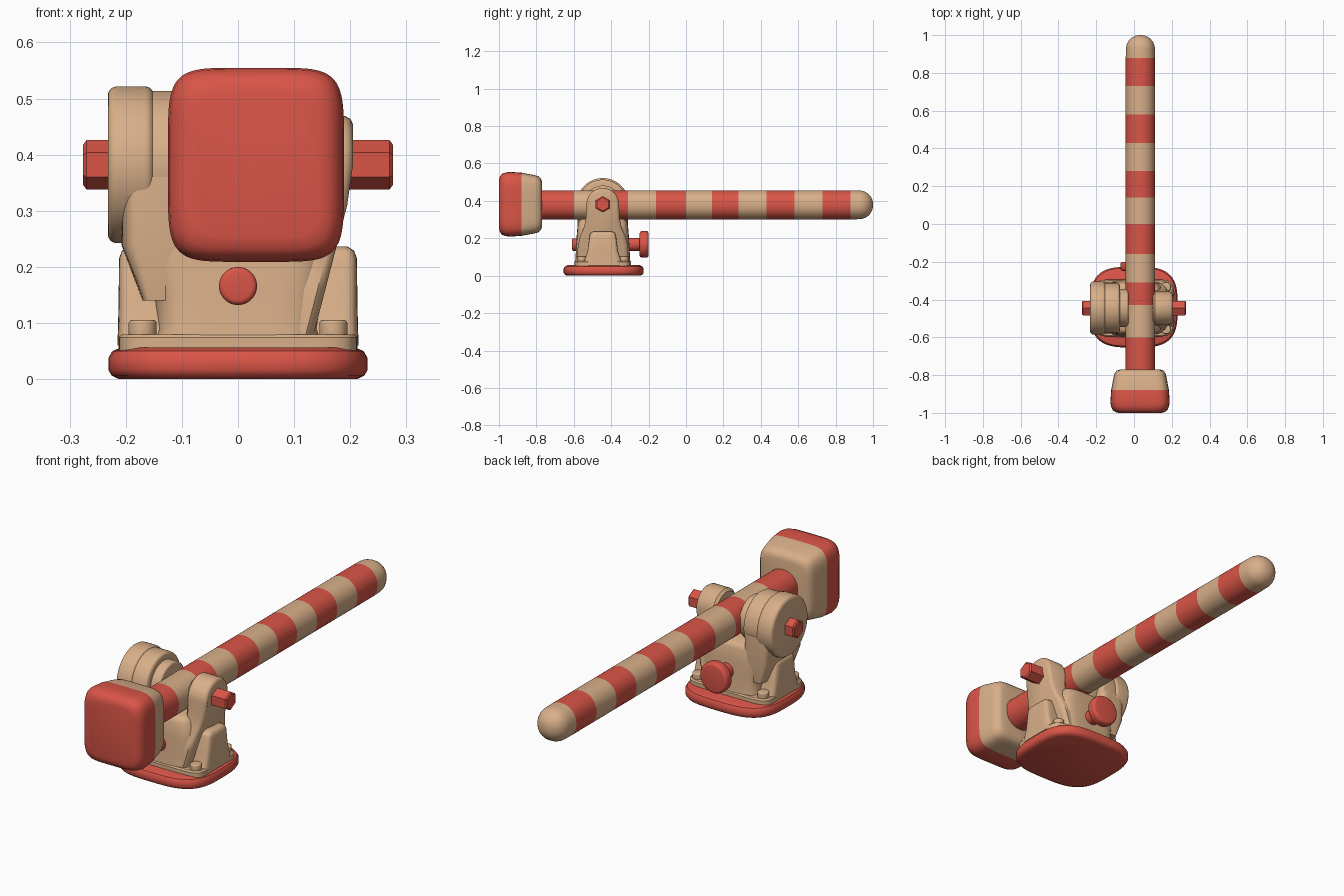
import bpy, bmesh, math

if "Cube" in bpy.data.objects:
    bpy.data.objects.remove(bpy.data.objects["Cube"])

def material(name, rgb):
    m = bpy.data.materials.new(name)
    m.diffuse_color = (*rgb, 1)
    m.use_nodes = True
    m.node_tree.nodes["Principled BSDF"].inputs["Base Color"].default_value = m.diffuse_color
    return m

TAN = material("warm tan", (0.69, 0.43, 0.25))
RED = material("coral red", (0.70, 0.09, 0.063))
PY, PZ = -0.445, 0.382          # pivot axis of the arm
AX = 0.034                      # x centre of the arm

def finish(bm, name, mats, angle=35):
    bmesh.ops.recalc_face_normals(bm, faces=bm.faces[:])
    me = bpy.data.meshes.new(name)
    bm.to_mesh(me)
    bm.free()
    ob = bpy.data.objects.new(name, me)
    bpy.context.collection.objects.link(ob)
    for m in mats:
        me.materials.append(m)
    bpy.ops.object.select_all(action='DESELECT')
    ob.select_set(True)
    bpy.context.view_layer.objects.active = ob
    bpy.ops.object.shade_smooth_by_angle(angle=math.radians(angle))
    return ob

def loft(name, axis, centre, rings, mats, n=2.0, seg=48, rule=None, angle=35):
    """Superellipse rings (t, half_a, half_b, [shift_a]) lofted along an axis."""
    bm = bmesh.new()
    loops = []
    for t, ha, hb, *sh in rings:
        loop = []
        for i in range(seg):
            u = 2 * math.pi * (i + 0.5) / seg
            c, s = math.cos(u), math.sin(u)
            a = centre[0] + (sh[0] if sh else 0) + ha * math.copysign(abs(c) ** (2 / n), c)
            b = centre[1] + hb * math.copysign(abs(s) ** (2 / n), s)
            loop.append(bm.verts.new({'X': (t, a, b), 'Y': (a, t, b), 'Z': (a, b, t)}[axis]))
        loops.append(loop)
    for k in range(len(loops) - 1):
        mid = (rings[k][0] + rings[k + 1][0]) / 2
        for i in range(seg):
            j = (i + 1) % seg
            f = bm.faces.new((loops[k][i], loops[k][j], loops[k + 1][j], loops[k + 1][i]))
            f.material_index = rule(mid) if rule else 0
    for loop, t in ((loops[0], rings[0][0]), (loops[-1], rings[-1][0])):
        f = bm.faces.new(loop)
        f.material_index = rule(t) if rule else 0
    return finish(bm, name, mats, angle)

def disc(name, axis, centre, t0, t1, r, mat, bev=0.01, seg=40):
    """Cylinder with rounded rims."""
    steps = [(bev * (1 - math.cos(a)), bev * (1 - math.sin(a)))
             for a in (math.pi / 2 * k / 4 for k in range(5))]
    lo = [(t0 + d, r - i) for d, i in steps]
    hi = [(t1 - d, r - i) for d, i in reversed(steps)]
    return loft(name, axis, centre, [(t, q, q) for t, q in lo + hi], [mat], seg=seg)

# Red base plate
loft("base_plate", 'Z', (0, -0.44),
     [(0, .212, .195), (.006, .225, .208), (.016, .231, .214), (.038, .231, .214),
      (.05, .224, .207), (.056, .21, .193)], [RED], n=3.3, seg=64)

# Tan mounting flange
loft("mounting_flange", 'Z', (0, PY),
     [(.04, .213, .152), (.074, .213, .152), (.08, .207, .146)], [TAN], n=7, seg=64)

# Flange bolts
for i, (sx, sy) in enumerate([(-1, -1), (-1, 1), (1, -1), (1, 1)]):
    disc(f"flange_bolt_{i + 1}", 'Z', (sx * .17, PY + sy * .112), .07, .105, .025, TAN, .005, 24)

# Pedestal body, wider at the top left
loft("pedestal_body", 'Z', (0, PY),
     [(.06, .155, .15), (.09, .143, .146), (.15, .15, .143), (.22, .163, .139, -.006),
      (.28, .162, .134, -.022), (.297, .155, .127, -.026), (.304, .14, .115, -.026)],
     [TAN], n=5, seg=64, angle=50)

# Side gussets
for side, s in (("left", -1), ("right", 1)):
    loft(f"{side}_gusset", 'Z', (s * .16, PY),
         [(.06, .055, .105), (.09, .054, .095), (.13, .053, .082), (.215, .052, .07),
          (.229, .047, .064), (.236, .036, .05)], [TAN], n=6, angle=50)

# Right upright: flared foot and round head, leaning outward
bm = bmesh.new()
right = [(.138, .08), (.133, .16), (.122, .21), (.1, .26), (.09, .31), (.087, PZ)]
arc = [(.087 * math.cos(a), PZ + .087 * math.sin(a))
       for a in (math.pi * k / 20 for k in range(1, 20))]
prof = right + arc + [(-y, z) for y, z in reversed(right)]
def outer_x(z):
    return .135 + .07 * min(1, max(0, (z - .08) / .27))
slices = [(1, -.105, 0), (1, -.015, 0), (1, -.004, .004), (1, 0, .014)]
loops = []
for dx, inset in ((None, .012), (None, 0), (-.014, 0), (-.004, .006), (0, .015)):
    loop = []
    for y, z in prof:
        x = (.1 if inset else .112) if dx is None else outer_x(z) + dx
        if dx is None:
            x = min(x, outer_x(z) - .03)
        k = 1 - inset / .087
        zz = PZ + (z - PZ) * k if z > PZ else z
        loop.append(bm.verts.new((x, PY + y * k, zz)))
    loops.append(loop)
for p, q in zip(loops, loops[1:]):
    for i in range(len(prof)):
        j = (i + 1) % len(prof)
        bm.faces.new((p[i], p[j], q[j], q[i]))
bm.faces.new(loops[0])
bm.faces.new(loops[-1])
finish(bm, "right_upright", [TAN], 40)

# Left pivot housing: outer drum, inner drum and boss
disc("outer_drum", 'X', (PY, PZ), -.232, -.15, .14, TAN, .016, 56)
disc("inner_drum", 'X', (PY, PZ), -.165, -.075, .132, TAN, .014, 56)
disc("drum_boss", 'X', (PY, PZ), -.10, -.03, .10, TAN, .01, 48)
# Web joining the drums to the pedestal
loft("drum_web", 'Z', (-.14, PY),
     [(.14, .03, .125), (.24, .068, .136), (.36, .068, .132)], [TAN], n=6, angle=50)

# Hexagonal pivot shaft
loft("pivot_shaft", 'X', (PY, PZ),
     [(-.276, .036, .036), (-.27, .044, .044), (.27, .044, .044), (.276, .036, .036)],
     [RED], seg=6, angle=25)

# Striped arm with a domed tip
stripes = [-.60, -.43, -.31, -.16, 0, .14, .28, .43, .58, .73, .88]
def arm_colour(y):
    return 1 if sum(y > s for s in stripes) % 2 == 0 and y < .88 else 0
dome = [(.925 + .075 * math.sin(a), .004 + .073 * math.cos(a))
        for a in (math.pi / 2 * k / 10 for k in range(11))]
loft("striped_arm", 'Y', (AX, .379),
     [(y, .078, .078) for y in [-.80] + stripes] + [(t, r, r) for t, r in dome],
     [TAN, RED], n=2.15, rule=lambda y: arm_colour(y))

# Counterweight: red face block and tapered tan back
loft("counterweight", 'Y', (.032, .382),
     [(-1, .115, .13), (-.995, .132, .15), (-.983, .146, .163), (-.965, .154, .17),
      (-.94, .157, .173), (-.88, .153, .169), (-.81, .140, .156), (-.79, .135, .15),
      (-.776, .123, .138), (-.77, .105, .12)],
     [TAN, RED], n=5.5, seg=72, rule=lambda y: 1 if y < -.88 else 0, angle=50)

# Rear knob with stem, and small front knob
disc("rear_knob_stem", 'Y', (0, .168), -.33, -.235, .035, RED, .004, 32)
disc("rear_knob", 'Y', (0, .168), -.248, -.2, .072, RED, .014, 40)
disc("front_knob", 'Y', (0, .166), -.61, -.56, .034, RED, .01, 32)
